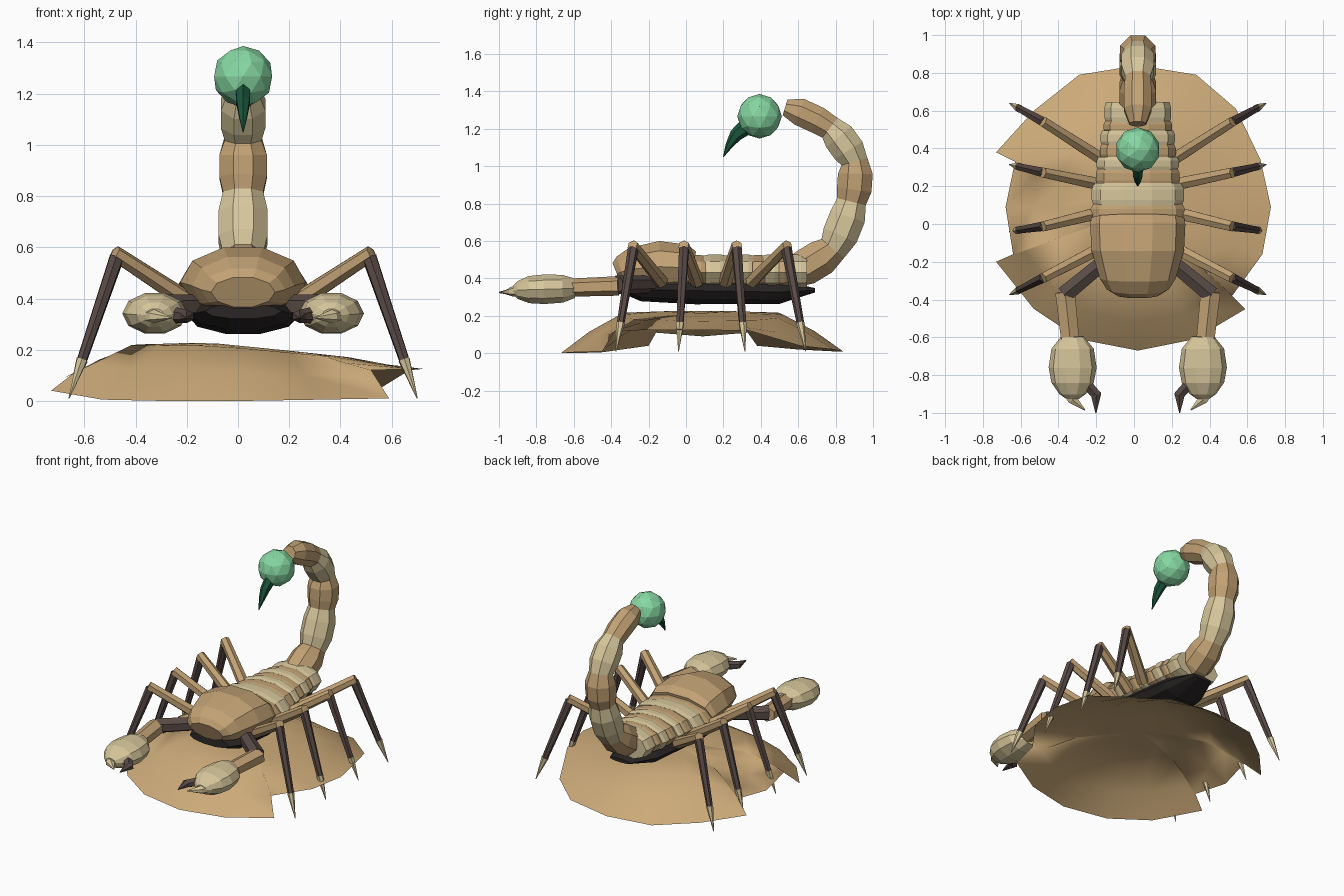
import bpy, bmesh, math
from mathutils import Vector

if "Cube" in bpy.data.objects:
    bpy.data.objects.remove(bpy.data.objects["Cube"])

AXIS = 0.02  # x of the animal's plane of symmetry


def material(name, r, g, b):
    m = bpy.data.materials.new(name)
    m.use_nodes = True
    m.diffuse_color = (r, g, b, 1)
    m.node_tree.nodes["Principled BSDF"].inputs["Base Color"].default_value = (r, g, b, 1)
    return m


tan = material("tan shell", 0.54, 0.36, 0.175)
light = material("pale shell", 0.68, 0.57, 0.33)
sand = material("sand", 0.60, 0.40, 0.19)
brown = material("dark brown", 0.10, 0.07, 0.062)
black = material("black underside", 0.022, 0.018, 0.018)
green = material("venom green", 0.24, 0.68, 0.36)
dark_green = material("dark green", 0.01, 0.09, 0.045)


def finish(name, bm, mat):
    mesh = bpy.data.meshes.new(name)
    bm.to_mesh(mesh)
    bm.free()
    mesh.materials.append(mat)
    obj = bpy.data.objects.new(name, mesh)
    bpy.context.collection.objects.link(obj)
    return obj


def loft(name, mat, rings, sides=8, side=None, turn=0.5):
    """Closed tube through rings of (centre, half width, half height)."""
    bm = bmesh.new()
    pts = [Vector(r[0]) + Vector((AXIS, 0, 0)) for r in rings]
    loops = []
    for i, (_, rx, rz) in enumerate(rings):
        t = (pts[min(i + 1, len(pts) - 1)] - pts[max(i - 1, 0)]).normalized()
        across = Vector(side) if side else t.cross(Vector((0, 0, 1))).normalized()
        up = across.cross(t)
        loop = []
        for k in range(sides):
            a = math.tau * (k + turn) / sides
            loop.append(bm.verts.new(pts[i] + across * rx * math.cos(a) + up * rz * math.sin(a)))
        loops.append(loop)
    for a, b in zip(loops, loops[1:]):
        for k in range(sides):
            n = (k + 1) % sides
            bm.faces.new((a[k], a[n], b[n], b[k]))
    bm.faces.new(loops[0])
    bm.faces.new(loops[-1])
    bmesh.ops.recalc_face_normals(bm, faces=bm.faces)
    return finish(name, bm, mat)


def along_y(name, mat, rows, x=0, sides=10, turn=0):
    """Loft along y from rows of (y, z, half width, half height)."""
    return loft(name, mat, [((x, y, z), w, h) for y, z, w, h in rows], sides, (1, 0, 0), turn)


# Sand mound: a thin dome with a plateau sloping to the left and a broken rim
rim = [(0.725, 0.09, 0.125), (0.67, 0.34, 0.12), (0.54, 0.61, 0.04), (0.33, 0.79, 0.02),
       (0.02, 0.84, 0.01), (-0.29, 0.79, 0.01), (-0.53, 0.6, 0.02), (-0.73, 0.38, 0.04),
       (-0.63, 0.33, 0.11), (-0.68, 0.09, 0.09), (-0.64, -0.16, 0.11), (-0.73, -0.2, 0.04),
       (-0.53, -0.45, 0.005), (-0.29, -0.61, 0), (0.02, -0.67, 0), (0.32, -0.61, 0.005),
       (0.59, -0.45, 0.01), (0.52, -0.38, 0.12), (0.68, -0.16, 0.125)]


def mound_point(x, y, z, t, rise):
    px, py = 0.02 + (x - 0.02) * t, 0.08 + (y - 0.08) * t
    plateau = 0.226 - 0.1 * max(0, px + 0.1)
    return px, py, z + (plateau - z) * rise


bm = bmesh.new()
peak = bm.verts.new(mound_point(0, 0, 0, 0, 1))
rows = [[bm.verts.new(mound_point(*p, t, rise)) for p in rim]
        for t, rise in ((0.3, 1), (0.58, 0.96), (0.8, 0.53), (1, 0))]
for k in range(len(rim)):
    n = (k + 1) % len(rim)
    bm.faces.new((peak, rows[0][k], rows[0][n]))
    for a, b in zip(rows, rows[1:]):
        bm.faces.new((a[k], b[k], b[n], a[n]))
mound = finish("sand_mound", bm, sand)
for p in mound.data.polygons:
    p.use_smooth = True

# Head shield and dark underside
along_y("head_shield", tan, [(-0.37, 0.425, 0.125, 0.065), (-0.345, 0.435, 0.165, 0.09),
                             (-0.29, 0.45, 0.2, 0.12), (-0.14, 0.463, 0.245, 0.144),
                             (0.0, 0.457, 0.252, 0.13), (0.035, 0.45, 0.245, 0.1)])
along_y("underside", black, [(-0.34, 0.35, 0.15, 0.03), (-0.24, 0.34, 0.2, 0.065),
                             (0.05, 0.335, 0.22, 0.077), (0.5, 0.327, 0.16, 0.066),
                             (0.69, 0.337, 0.08, 0.012)])

# Abdomen bands, alternating in colour and narrowing to the rear
edges = [0.02, 0.1, 0.21, 0.29, 0.35, 0.42, 0.49, 0.54, 0.64]
for i, (y0, y1) in enumerate(zip(edges, edges[1:])):
    pale = i % 2 == 1
    grow = 1.0 if pale else 0.965
    w = (0.268 - 0.155 * (y0 + y1) / 2) * grow
    h = 0.1 * grow
    d = (y1 - y0) * 0.25
    along_y(f"abdomen_band_{i + 1}", light if pale else tan,
            [(y0 - 0.006, 0.433, w * 0.955, h * 0.94), (y0 + d, 0.433, w, h),
             (y1 - d, 0.433, w, h), (y1 + 0.006, 0.433, w * 0.95, h * 0.94)])

# Tail: barrel segments curling up and forward, alternating in colour
joints = [(0.57, 0.43, 0.088), (0.785, 0.56, 0.085), (0.885, 0.81, 0.085),
          (0.9, 1.025, 0.078), (0.77, 1.205, 0.072), (0.53, 1.315, 0.048)]
rings = []
for a, b in zip(joints, joints[1:]):
    p, q = Vector((0, a[0], a[1])), Vector((0, b[0], b[1]))
    fat = (a[2] + b[2]) / 2 + 0.019
    bow = Vector((0, q.z - p.z, p.y - q.y)).normalized() * 0.01
    rings += [(p, a[2], a[2]), (p.lerp(q, 0.3) + bow, fat, fat), (p.lerp(q, 0.7) + bow, fat, fat)]
rings.append((q, b[2], b[2]))
tail = loft("tail", tan, rings, 8, (1, 0, 0))
tail.data.materials.append(light)
for p in tail.data.polygons:
    p.material_index = (p.index // 24) % 2 if len(p.vertices) == 4 else 0

# Venom bulb and stinger
bm = bmesh.new()
bmesh.ops.create_icosphere(bm, subdivisions=2, radius=0.119)
bmesh.ops.translate(bm, verts=bm.verts, vec=(AXIS, 0.393, 1.267))
finish("venom_bulb", bm, green)
loft("stinger", dark_green, [((0, 0.35, 1.235), 0.035, 0.05), ((0, 0.265, 1.165), 0.029, 0.035),
                             ((0, 0.23, 1.11), 0.018, 0.02), ((0, 0.2, 1.05), 0.002, 0.002)],
     6, (1, 0, 0))

# Legs: hip, knee and foot positions along y
leg_rows = [(-0.13, -0.28, -0.375), (0.06, -0.01, -0.04), (0.21, 0.27, 0.315), (0.35, 0.535, 0.64)]
for s, label in ((1, "left"), (-1, "right")):
    for i, (hip_y, knee_y, foot_y) in enumerate(leg_rows):
        hip = Vector((s * 0.2, hip_y, 0.38))
        knee = Vector((s * 0.49, knee_y, 0.57))
        foot = Vector((s * 0.68, foot_y, 0.01))
        loft(f"{label}_leg_{i + 1}_upper", tan,
             [(hip, 0.037, 0.037), (knee.lerp(hip, -0.04), 0.03, 0.03)], 6)
        loft(f"{label}_leg_{i + 1}_lower", brown,
             [(knee.lerp(foot, 0.015), 0.029, 0.029), (knee.lerp(foot, 0.76), 0.02, 0.02)], 6)
        loft(f"{label}_leg_{i + 1}_claw", light,
             [(knee.lerp(foot, 0.73), 0.023, 0.023), (foot, 0.002, 0.002)], 6)

    # Pincer arms
    loft(f"{label}_arm_upper", brown, [((s * 0.13, -0.16, 0.37), 0.045, 0.045),
                                       ((s * 0.39, -0.375, 0.365), 0.052, 0.05)], 6)
    loft(f"{label}_arm_fore", tan, [((s * 0.385, -0.36, 0.36), 0.06, 0.052),
                                    ((s * 0.355, -0.64, 0.35), 0.055, 0.048)], 6)
    along_y(f"{label}_hand", light, [(-0.595, 0.348, 0.06, 0.055), (-0.66, 0.345, 0.112, 0.078),
                                     (-0.76, 0.342, 0.127, 0.083), (-0.84, 0.34, 0.112, 0.076),
                                     (-0.9, 0.337, 0.07, 0.05), (-0.925, 0.336, 0.035, 0.025)],
            s * 0.345, 10)
    loft(f"{label}_fixed_finger", light, [((s * 0.38, -0.85, 0.335), 0.045, 0.04),
                                          ((s * 0.345, -0.93, 0.33), 0.03, 0.026),
                                          ((s * 0.28, -0.985, 0.325), 0.003, 0.003)], 6)
    loft(f"{label}_moving_finger", brown, [((s * 0.27, -0.85, 0.335), 0.032, 0.032),
                                           ((s * 0.22, -0.905, 0.33), 0.032, 0.026),
                                           ((s * 0.222, -1.0, 0.325), 0.003, 0.003)], 6)
